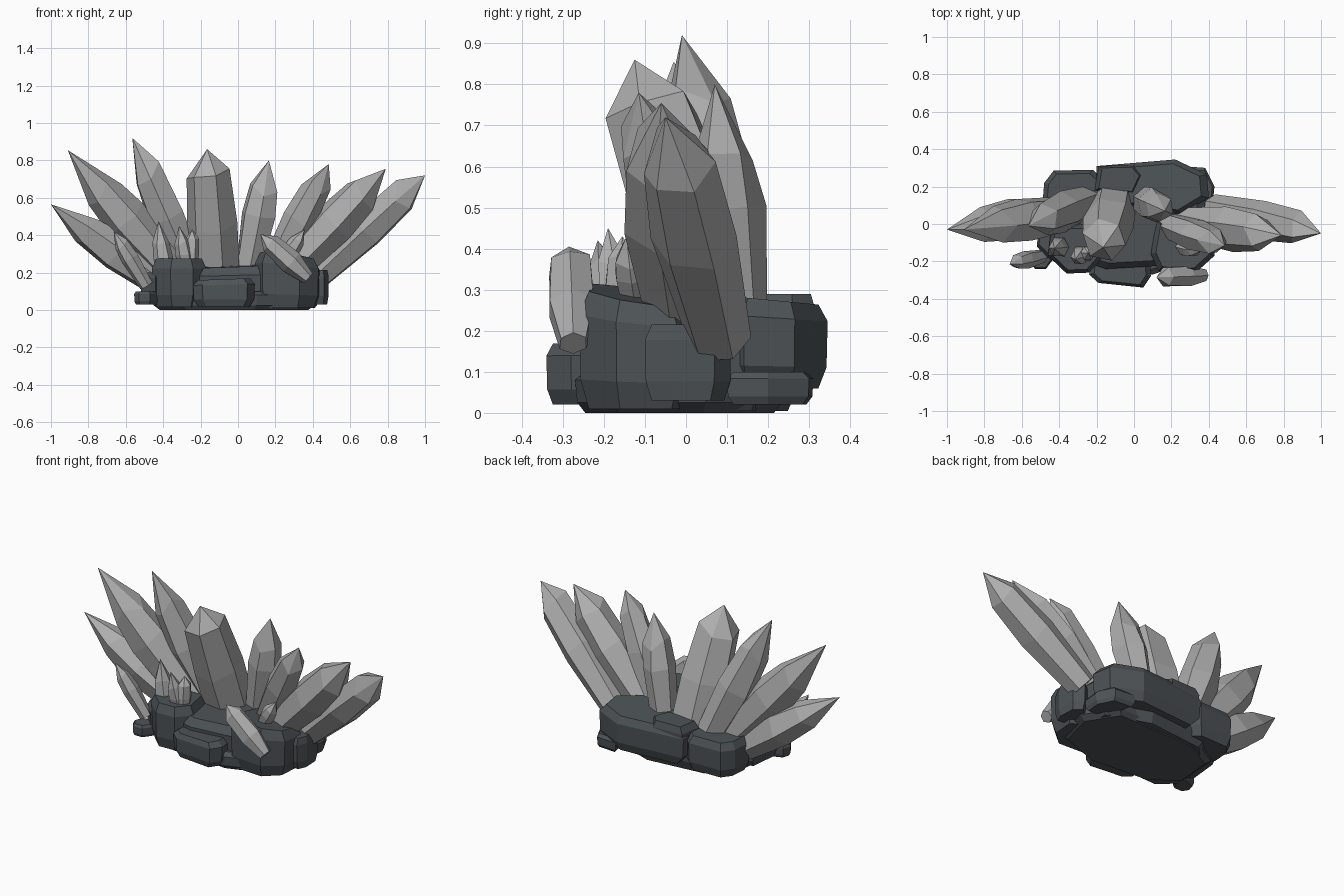
import bpy, bmesh, math, random
from mathutils import Vector

random.seed(4)


def material(name, rgb):
    m = bpy.data.materials.new(name)
    m.diffuse_color = (*rgb, 1)
    return m


CRYSTAL = material("pale grey crystal", (0.42, 0.42, 0.42))
ROCK = material("dark slate rock", (0.075, 0.086, 0.094))


def finish(bm, name, mat):
    bmesh.ops.recalc_face_normals(bm, faces=bm.faces)
    me = bpy.data.meshes.new(name)
    bm.to_mesh(me)
    bm.free()
    me.materials.append(mat)
    ob = bpy.data.objects.new(name, me)
    bpy.context.collection.objects.link(ob)


def crystal(name, base, tip, r, foot=0.75, mid=0.5, shoulder=0.76, twist=0.0, sides=6):
    """Faceted shard: narrow foot, wide body, shoulder ring, then a point."""
    base, tip = Vector(base), Vector(tip)
    axis = tip - base
    side = axis.cross(Vector((0, 1, 0))).normalized()
    up = side.cross(axis).normalized()
    bm = bmesh.new()
    rings = []
    for t, k, jit in ((0, foot, 0), (mid, 1, 0.02), (shoulder, 0.84, 0.05)):
        ring = []
        for i in range(sides):
            a = twist + math.tau * i / sides
            tt = t + random.uniform(-jit, jit)
            rr = r * k * random.uniform(0.93, 1.05)
            ring.append(bm.verts.new(base + axis * tt + (side * math.cos(a) + up * math.sin(a)) * rr))
        rings.append(ring)
    top = bm.verts.new(tip)
    bm.faces.new(rings[0])
    for i in range(sides):
        j = (i + 1) % sides
        for lo, hi in zip(rings, rings[1:]):
            bm.faces.new((lo[i], lo[j], hi[j], hi[i]))
        bm.faces.new((rings[-1][i], rings[-1][j], top))
    finish(bm, name, CRYSTAL)


def rock(name, outline, z0, z1, tilt=(0, 0), inset=0.84):
    """Chunky boulder: outline prism with chamfered top and bottom rims."""
    n = len(outline)
    cx = sum(p[0] for p in outline) / n
    cy = sum(p[1] for p in outline) / n
    h = z1 - z0
    bm = bmesh.new()
    for f, k in ((0, inset), (0.25, 0.98), (0.8, 1), (1, inset)):
        for x, y in outline:
            slope = f * (tilt[0] * (x - cx) + tilt[1] * (y - cy))
            bm.verts.new((cx + (x - cx) * k, cy + (y - cy) * k, z0 + h * f + slope))
    bmesh.ops.convex_hull(bm, input=bm.verts)
    bmesh.ops.dissolve_limit(bm, angle_limit=0.05, verts=bm.verts, edges=bm.edges)
    finish(bm, name, ROCK)


# Fan of large crystals
crystal("crystal_far_left", (-0.40, 0.06, 0.13), (-1.0, -0.03, 0.565), 0.11, mid=0.42, shoulder=0.66, twist=0.3)
crystal("crystal_left", (-0.33, 0.06, 0.18), (-0.91, -0.03, 0.855), 0.125, mid=0.45, shoulder=0.68, twist=0.1)
crystal("crystal_inner_left", (-0.25, 0.12, 0.2), (-0.565, -0.01, 0.92), 0.11, mid=0.42, shoulder=0.74, twist=0.5)
crystal("crystal_centre", (-0.12, 0.1, 0.17), (-0.165, -0.125, 0.86), 0.14, 0.95, 0.42, 0.8, twist=0.2)
crystal("crystal_centre_right", (0.05, 0.125, 0.2), (0.165, 0.07, 0.8), 0.095, mid=0.5, shoulder=0.72, twist=0.4)
crystal("crystal_inner_right", (0.17, 0.0, 0.19), (0.485, -0.115, 0.78), 0.09, mid=0.5, shoulder=0.8, twist=0.0)
crystal("crystal_right", (0.26, 0.0, 0.19), (0.79, -0.06, 0.755), 0.12, mid=0.48, shoulder=0.76, twist=0.3)
crystal("crystal_far_right", (0.42, 0.08, 0.18), (1.0, -0.05, 0.72), 0.11, 0.7, 0.45, 0.8, twist=0.6)

# Small shards along the front
crystal("shard_left", (-0.49, -0.17, 0.13), (-0.665, -0.215, 0.42), 0.048, twist=0.2)
crystal("shard_tall", (-0.39, -0.12, 0.2), (-0.425, -0.13, 0.475), 0.055, mid=0.3, shoulder=0.6)
crystal("shard_mid", (-0.27, -0.15, 0.2), (-0.315, -0.19, 0.45), 0.05, mid=0.4, shoulder=0.65)
crystal("shard_short", (-0.255, -0.16, 0.2), (-0.245, -0.155, 0.43), 0.045, mid=0.45)
crystal("shard_front", (0.375, -0.275, 0.17), (0.12, -0.285, 0.405), 0.066, 0.55, 0.35, 0.8)
crystal("shard_right", (0.24, -0.12, 0.25), (0.355, -0.145, 0.43), 0.045, shoulder=0.7)

# Rock bed
rock("rock_core", [(-0.42, -0.15), (-0.15, -0.24), (0.2, -0.22), (0.4, -0.08),
                   (0.38, 0.18), (0.1, 0.28), (-0.3, 0.24), (-0.44, 0.1)], 0.005, 0.235, (0.03, 0.02), 0.88)
rock("rock_back_right", [(-0.2, 0.12), (-0.2, 0.31), (0.22, 0.345), (0.39, 0.265),
                         (0.4, 0.14), (0.25, 0.05)], 0.06, 0.275, (0.0, -0.08))
rock("rock_back_left", [(-0.49, 0.1), (-0.48, 0.22), (-0.43, 0.285), (-0.22, 0.29),
                        (-0.12, 0.2), (-0.2, 0.05), (-0.42, 0.03)], 0.04, 0.245)
rock("rock_back_knob", [(-0.21, 0.18), (-0.19, 0.31), (0.0, 0.315), (0.045, 0.26), (0.0, 0.16)], 0.1, 0.29)
rock("rock_left_front", [(-0.46, -0.17), (-0.36, -0.265), (-0.24, -0.26), (-0.17, -0.18),
                         (-0.2, 0.0), (-0.44, 0.0)], 0.015, 0.275)
rock("rock_left_side", [(-0.52, -0.12), (-0.44, -0.2), (-0.36, -0.1), (-0.38, 0.12), (-0.5, 0.08)], 0.05, 0.2)
rock("rock_left_nub", [(-0.555, -0.2), (-0.53, -0.24), (-0.47, -0.24), (-0.42, -0.17),
                       (-0.46, -0.12), (-0.54, -0.15)], 0.03, 0.1)
rock("rock_front_step", [(-0.24, -0.27), (-0.19, -0.315), (0.05, -0.34), (0.09, -0.28),
                         (0.08, -0.12), (-0.22, -0.12)], 0.02, 0.165, (0.03, 0.0))
rock("rock_front_right", [(0.09, -0.16), (0.13, -0.25), (0.33, -0.26), (0.43, -0.17),
                          (0.44, -0.02), (0.3, 0.05), (0.12, 0.02)], 0.01, 0.285, (-0.1, -0.12))
rock("rock_right_side", [(0.38, -0.08), (0.46, -0.1), (0.485, -0.04), (0.48, 0.07),
                         (0.43, 0.11), (0.36, 0.06)], 0.03, 0.215)
rock("rock_right_foot", [(0.3, 0.1), (0.42, 0.1), (0.43, 0.2), (0.38, 0.3), (0.25, 0.31)], 0.02, 0.1)
rock("rock_base", [(-0.46, -0.12), (-0.3, -0.24), (0.1, -0.27), (0.36, -0.18), (0.42, 0.05),
                   (0.3, 0.24), (-0.25, 0.23), (-0.44, 0.12)], 0.0, 0.1, (0.0, 0.0), 0.9)
